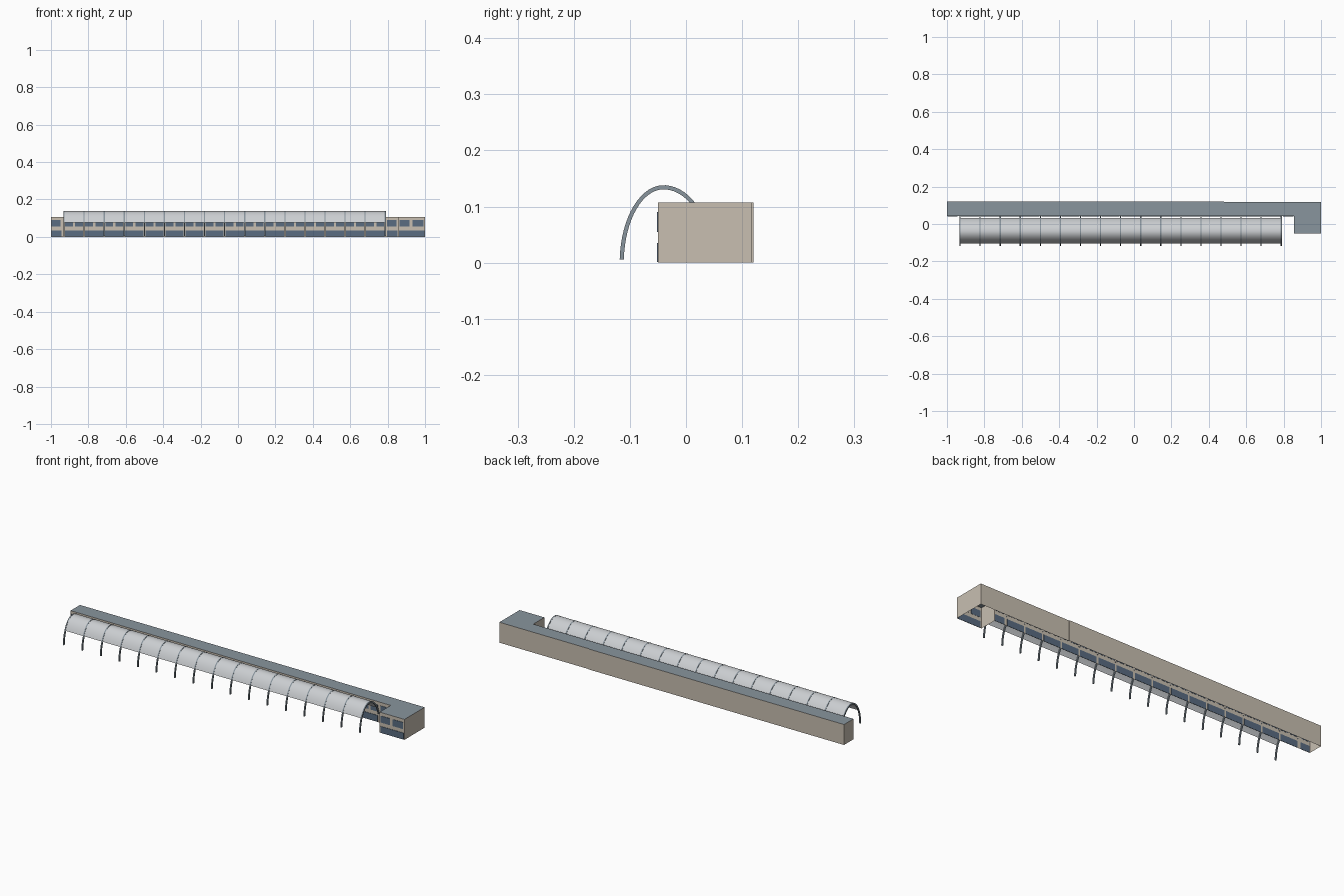
import bpy, bmesh
from math import sin, cos, radians

cube = bpy.data.objects.get("Cube")
if cube:
    bpy.data.objects.remove(cube)


def material(name, rgb):
    m = bpy.data.materials.new(name)
    m.use_nodes = True
    m.diffuse_color = (*rgb, 1)
    m.node_tree.nodes["Principled BSDF"].inputs["Base Color"].default_value = (*rgb, 1)
    return m


BEIGE = material("beige wall", (0.58, 0.52, 0.44))
SLATE = material("slate grey", (0.25, 0.30, 0.34))
GLASS = material("blue glass", (0.10, 0.15, 0.22))
WHITE = material("pale canopy", (0.60, 0.62, 0.64))


def finish(name, bm, *mats):
    mesh = bpy.data.meshes.new(name)
    bm.to_mesh(mesh)
    bm.free()
    for m in mats:
        mesh.materials.append(m)
    ob = bpy.data.objects.new(name, mesh)
    bpy.context.collection.objects.link(ob)
    return ob


def add_box(bm, x0, x1, y0, y1, z0, z1):
    verts = bmesh.ops.create_cube(bm, size=1)["verts"]
    for v in verts:
        v.co.x = x0 if v.co.x < 0 else x1
        v.co.y = y0 if v.co.y < 0 else y1
        v.co.z = z0 if v.co.z < 0 else z1


# Building shell: L-shaped outline, open underneath, slate roof
HEIGHT, FRONT, WING_X, WING_Y = 0.107, 0.042, 0.856, -0.05
outline = [(-1, FRONT), (WING_X, FRONT), (WING_X, WING_Y), (1, WING_Y),
           (1, 0.117), (0.48, 0.117), (0.48, 0.12), (-1, 0.12)]
bm = bmesh.new()
low = [bm.verts.new((x, y, 0)) for x, y in outline]
top = [bm.verts.new((x, y, HEIGHT)) for x, y in outline]
for i in range(len(outline)):
    j = (i + 1) % len(outline)
    bm.faces.new((low[i], low[j], top[j], top[i]))
roof = bm.faces.new(top)
roof.material_index = 1
finish("building", bm, BEIGE, SLATE)

# Windows: a glazed base row and a row of panes above it
RIBS, X0, X1 = 17, -0.93, 0.787
BAY = (X1 - X0) / (RIBS - 1)
bm = bmesh.new()


def glaze(x0, x1, wall, z0, z1):
    add_box(bm, x0, x1, wall - 0.002, wall + 0.001, z0, z1)


SILL, LINTEL, BASE = 0.055, 0.09, 0.035
for i in range(RIBS - 1):
    x = X0 + i * BAY
    glaze(x + 0.005, x + BAY - 0.005, FRONT, 0.001, BASE)
    for k in (0.25, 0.75):
        glaze(x + k * BAY - 0.021, x + k * BAY + 0.021, FRONT, SILL, LINTEL)
for x0, x1 in ((-0.997, -0.95), (0.797, 0.848)):
    glaze(x0, x1, FRONT, SILL, LINTEL)
    glaze(x0, x1 + 0.005, FRONT, 0.001, BASE)
for x0, x1 in ((0.864, 0.917), (0.933, 0.992)):
    glaze(x0, x1, WING_Y, SILL, LINTEL)
glaze(0.862, 0.996, WING_Y, 0.001, BASE)
finish("windows", bm, GLASS)


# Lopsided elliptical arch, angle measured from the crown
def arch(deg, grow=0.0):
    a = radians(deg)
    reach = 0.0745 if deg < 0 else 0.085
    return -0.04 + (reach + grow) * sin(a), (0.1345 + grow) * cos(a)


def sweep(bm, start, end, steps, section, closed):
    """Sweep a section of (x, outward offset) points along the arch."""
    rings = []
    for s in range(steps + 1):
        deg = start + (end - start) * s / steps
        rings.append([bm.verts.new((x, *arch(deg, g))) for x, g in section])
    n = len(section)
    for r0, r1 in zip(rings, rings[1:]):
        for i in range(n if closed else n - 1):
            j = (i + 1) % n
            bm.faces.new((r0[i], r0[j], r1[j], r1[i]))
    if closed:
        bm.faces.new(rings[0])
        bm.faces.new(rings[-1])


# Canopy ribs
bm = bmesh.new()
for i in range(RIBS):
    x, w, t = X0 + i * BAY, 0.003, 0.0037
    sweep(bm, -87.5, 70, 28, [(x - w, -t), (x + w, -t), (x + w, t), (x - w, t)], True)
bmesh.ops.recalc_face_normals(bm, faces=bm.faces)
finish("canopy_ribs", bm, SLATE)

# Canopy skin, just under the outer edge of the ribs
bm = bmesh.new()
sweep(bm, -56, 54, 28, [(X0, 0.0028), (X1, 0.0028)], False)
for f in bm.faces:
    f.normal_update()
    if f.normal.z < 0:
        f.normal_flip()
    f.smooth = True
finish("canopy_skin", bm, WHITE)
